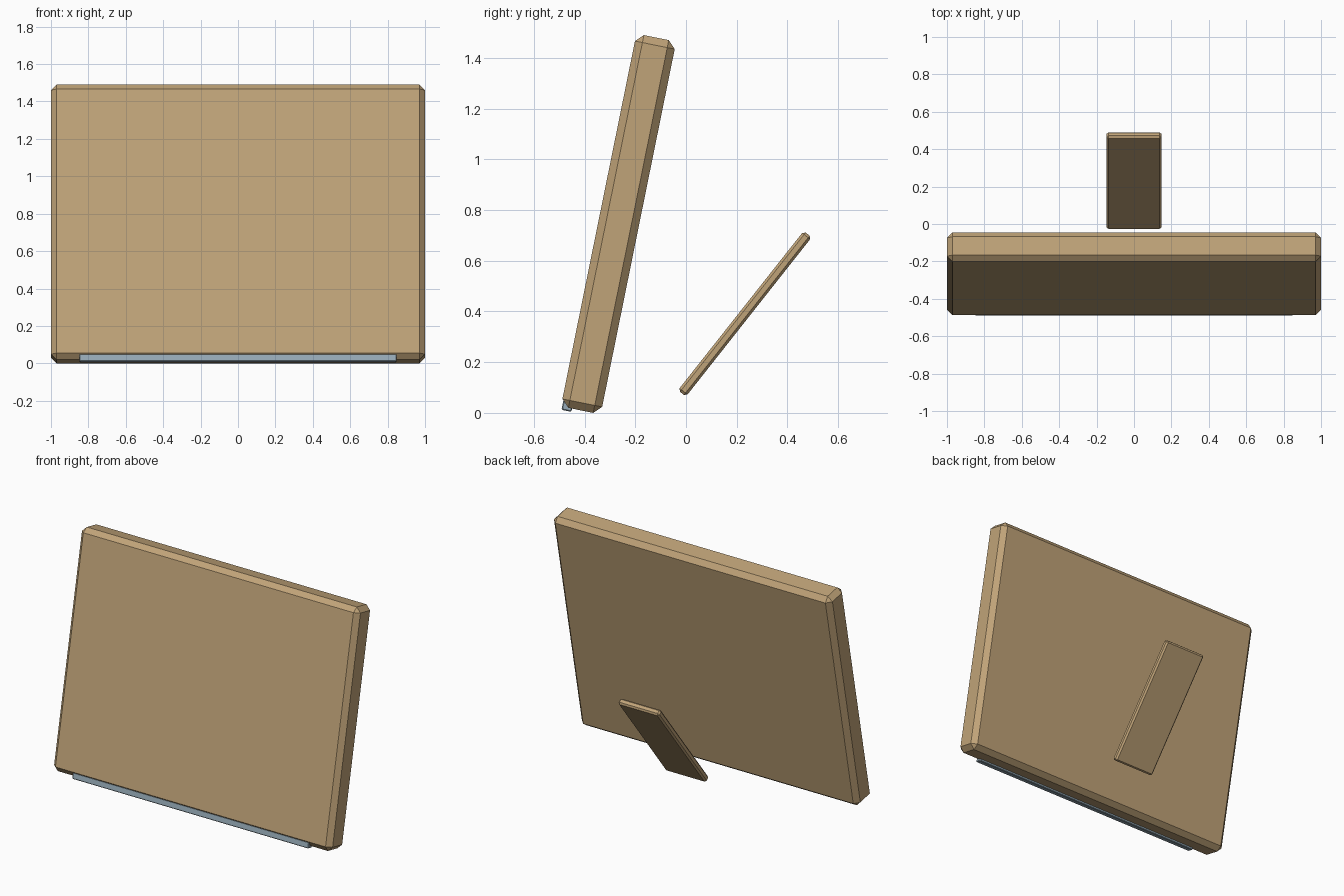
import bpy
import math
from mathutils import Matrix, Vector

cube = bpy.data.objects.get("Cube")
if cube:
    bpy.data.objects.remove(cube, do_unlink=True)


def make_material(name, rgb):
    mat = bpy.data.materials.new(name)
    mat.use_nodes = True
    mat.diffuse_color = (*rgb, 1)
    mat.node_tree.nodes["Principled BSDF"].inputs["Base Color"].default_value = (*rgb, 1)
    return mat


def chamfered_box(name, size, location, lean, chamfer, mat):
    """Box with flat chamfered edges, leaning back about the x axis."""
    bpy.ops.mesh.primitive_cube_add(size=1)
    obj = bpy.context.object
    obj.name = name
    obj.data.transform(Matrix.Diagonal((*size, 1)))
    obj.location = location
    obj.rotation_euler.x = -lean
    bevel = obj.modifiers.new("Chamfer", "BEVEL")
    bevel.width = chamfer
    bevel.segments = 1
    bevel.limit_method = "NONE"
    obj.data.materials.append(mat)
    return obj


tan = make_material("tan", (0.53, 0.37, 0.19))
pale_blue = make_material("pale blue", (0.31, 0.41, 0.48))

# Leaning panel
lean = math.radians(11.46)
centre = Vector((0, -0.266, 0.745))
chamfered_box("panel", (2, 0.16, 1.5), centre, lean, 0.03, tan)

# Strip along the lower front edge, placed in the panel's own frame
offset = Matrix.Rotation(-lean, 3, "X") @ Vector((0, -0.055, -0.743))
chamfered_box("front_strip", (1.696, 0.04, 0.04), centre + offset, lean, 0.004, pale_blue)

# Separate prop behind the panel
chamfered_box("rear_prop", (0.294, 0.04, 0.8), (0, 0.232, 0.391),
              math.radians(38.3), 0.01, tan)
